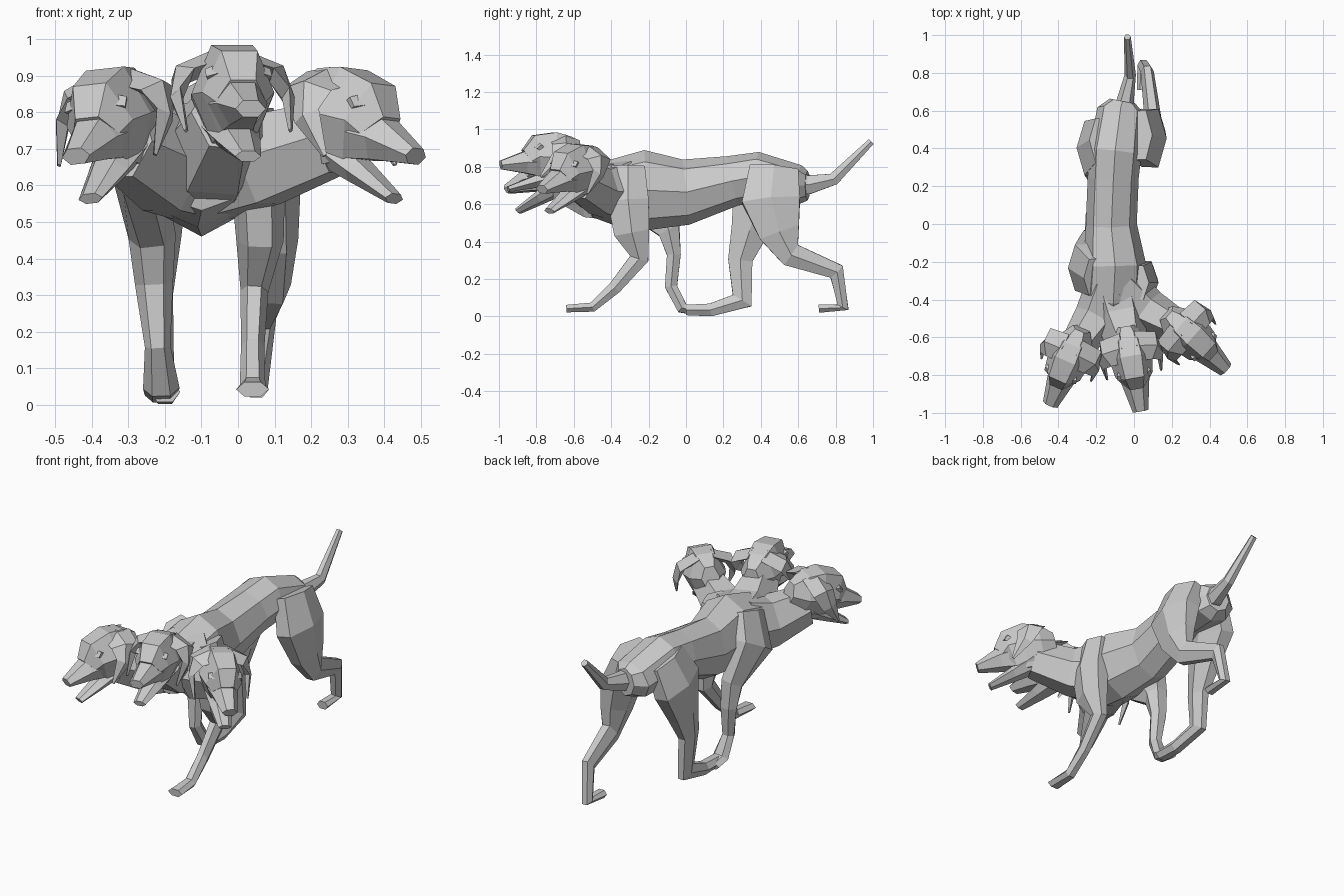
import bpy, bmesh
from math import cos, sin, pi, radians
from mathutils import Vector, Matrix


def loft(name, rings, sides=6, side=(1, 0, 0), M=Matrix()):
    """Skin along rings (x, y, z, half width, half depth), mitred to the path."""
    bm = bmesh.new()
    pts = [Vector(r[:3]) for r in rings]
    top = max(sin(2 * pi * k / sides) for k in range(sides))
    loops = []
    for i, r in enumerate(rings):
        a, b = pts[max(i - 1, 0)], pts[min(i + 1, len(pts) - 1)]
        t = (b - a).normalized()
        u = Vector(side)
        u = (u - t * u.dot(t)).normalized()
        v = t.cross(u)
        loops.append([bm.verts.new(M @ (pts[i] + u * r[3] * cos(2 * pi * k / sides)
                      + v * r[4] * sin(2 * pi * k / sides) / top)) for k in range(sides)])
    for A, B in zip(loops, loops[1:]):
        for k in range(sides):
            j = (k + 1) % sides
            bm.faces.new((A[k], A[j], B[j], B[k]))
    bm.faces.new(loops[0])
    bm.faces.new(loops[-1])
    bmesh.ops.recalc_face_normals(bm, faces=bm.faces)
    me = bpy.data.meshes.new(name)
    bm.to_mesh(me)
    bm.free()
    ob = bpy.data.objects.new(name, me)
    bpy.context.collection.objects.link(ob)
    return ob


# Torso from chest to rump
loft("torso", [
    (-.10, -.52, .64, .13, .11), (-.11, -.40, .66, .17, .175), (-.10, -.22, .675, .165, .215),
    (-.12, 0, .665, .135, .175), (-.11, .25, .725, .135, .135), (-.10, .38, .745, .14, .135),
    (-.07, .60, .70, .125, .11), (-.06, .65, .70, .07, .08)], sides=8)

# Tail
loft("tail", [(-.05, .58, .71, .06, .06), (-.045, .66, .705, .045, .05),
              (-.02, .79, .735, .03, .033), (-.035, .99, .935, .018, .018)])

# Legs: each in a different phase of the stride
loft("front_leg_reaching", [
    (.02, -.31, .80, .06, .09), (.055, -.31, .62, .075, .11), (.06, -.29, .45, .065, .095),
    (.045, -.25, .31, .038, .05), (.04, -.38, .155, .032, .035), (.04, -.50, .05, .035, .026),
    (.04, -.64, .042, .045, .02)])
loft("front_leg_folded", [
    (-.21, -.28, .80, .06, .10), (-.275, -.23, .64, .075, .14), (-.235, -.09, .46, .065, .06),
    (-.23, -.065, .33, .052, .037), (-.22, -.08, .16, .035, .033), (-.21, -.02, .045, .05, .03),
    (-.21, .06, .025, .045, .02)])
loft("hind_leg_forward", [
    (-.17, .44, .79, .07, .12), (-.22, .40, .64, .085, .15), (-.22, .34, .46, .065, .10),
    (-.22, .29, .30, .042, .065), (-.21, .30, .085, .035, .058), (-.20, .13, .035, .038, .034),
    (-.20, 0, .035, .042, .028)])
loft("hind_leg_pushing", [
    (.03, .47, .79, .07, .13), (.085, .455, .62, .09, .155), (.10, .50, .45, .065, .11),
    (.10, .56, .33, .045, .065), (.07, .805, .24, .035, .045), (.05, .84, .05, .032, .032),
    (.05, .71, .042, .035, .022)])


# Head: skull, muzzle, open jaw, brows and hanging ears
def head(name, loc, yaw, pitch, roll):
    M = (Matrix.Translation(loc) @ Matrix.Rotation(radians(yaw), 4, 'Z')
         @ Matrix.Rotation(radians(pitch), 4, 'X') @ Matrix.Rotation(radians(roll), 4, 'Y'))
    loft(name + "_skull", [
        (0, .14, .0, .05, .06), (0, .06, .0, .10, .12), (0, -.03, .01, .115, .135),
        (0, -.12, .015, .10, .115), (0, -.16, -.01, .07, .07)], M=M)
    loft(name + "_muzzle", [
        (0, -.06, -.02, .095, .08), (0, -.18, -.015, .07, .06), (0, -.315, -.03, .042, .023)], M=M)
    loft(name + "_jaw", [
        (0, -.0, -.08, .08, .05), (0, -.13, -.12, .06, .032), (0, -.275, -.16, .036, .015)], M=M)
    for s in (-1, 1):
        loft(name + "_ear", [
            (s * .03, .03, .105, .08, .03), (s * .13, .015, .065, .075, .03),
            (s * .155, -.03, .0, .045, .018), (s * .145, -.12, -.09, .008, .006)],
            sides=4, side=(0, 1, 0), M=M)
        loft(name + "_brow", [
            (s * .02, -.13, .08, .03, .025), (s * .085, -.11, .06, .025, .02)],
            sides=4, side=(0, 1, 0), M=M)


head("middle_head", (-.02, -.68, .84), 10, 0, 0)
head("left_head", (-.33, -.68, .785), -23, 14, -6)
head("right_head", (.27, -.565, .785), 47, 14, 5)

# Necks
loft("middle_neck", [(-.10, -.36, .67, .15, .15), (-.07, -.50, .70, .14, .13),
                     (-.03, -.66, .79, .10, .10)])
loft("left_neck", [(-.13, -.34, .67, .13, .16), (-.20, -.50, .66, .12, .13),
                   (-.31, -.66, .72, .09, .10)], side=(1, -.6, 0))
loft("right_neck", [(-.06, -.34, .67, .13, .16), (.07, -.46, .67, .12, .12),
                    (.25, -.56, .73, .09, .10)], side=(1, 1.2, 0))
